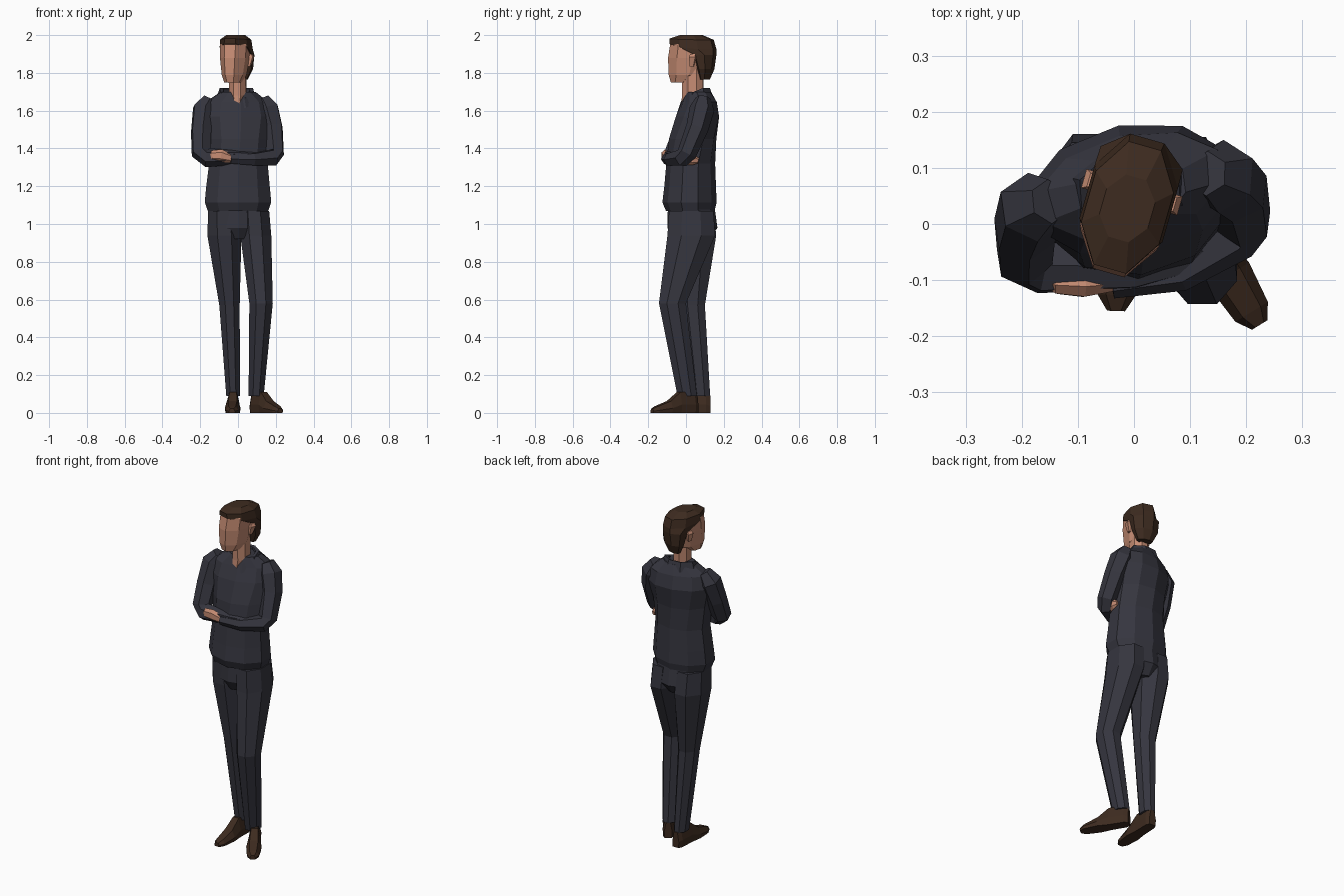
import bpy, bmesh, math
from mathutils import Vector, Matrix

if "Cube" in bpy.data.objects:
    bpy.data.objects.remove(bpy.data.objects["Cube"])


def material(name, rgb):
    m = bpy.data.materials.new(name)
    m.diffuse_color = (*rgb, 1)
    m.use_nodes = True
    m.node_tree.nodes["Principled BSDF"].inputs["Base Color"].default_value = m.diffuse_color
    return m


CLOTH = material("dark navy cloth", (0.036, 0.036, 0.049))
SKIN = material("skin", (0.56, 0.26, 0.17))
BROWN = material("dark brown", (0.047, 0.024, 0.014))


def skin_rings(name, rings, mat, caps=True):
    """Join equal-sized point rings into a flat-shaded object."""
    bm = bmesh.new()
    vr = [[bm.verts.new(p) for p in ring] for ring in rings]
    n = len(vr[0])
    for a, b in zip(vr, vr[1:]):
        for i in range(n):
            j = (i + 1) % n
            bm.faces.new((a[i], a[j], b[j], b[i]))
    if caps:
        bm.faces.new(vr[0][::-1])
        bm.faces.new(vr[-1])
    bmesh.ops.recalc_face_normals(bm, faces=bm.faces)
    me = bpy.data.meshes.new(name)
    bm.to_mesh(me)
    bm.free()
    me.materials.append(mat)
    ob = bpy.data.objects.new(name, me)
    bpy.context.collection.objects.link(ob)
    return ob


def loft(name, rings, mat, n=8, turn=0, pivot=(0, 0), caps=True):
    """Rings are (x, y_front, y_back, z, half_width, front_drop, turn)."""
    out = []
    px, py = pivot
    for r in rings:
        x, y0, y1, z, rx = r[:5]
        drop = r[5] if len(r) > 5 else 0
        spin = Matrix.Rotation(math.radians(r[6] if len(r) > 6 else 0), 2)
        whole = Matrix.Rotation(math.radians(turn), 2)
        ry, cy, k = (y1 - y0) / 2, (y0 + y1) / 2, math.cos(math.pi / n)
        ring = []
        for i in range(n):
            a = 2 * math.pi * (i + 0.5) / n
            c, s = math.cos(a) / k, math.sin(a) / k
            p = spin @ Vector((rx * c, ry * s)) + Vector((x, cy))
            p = whole @ p + Vector((px, py))
            ring.append((p.x, p.y, z - drop * max(0, -s)))
        out.append(ring)
    return skin_rings(name, out, mat, caps)


def tube(name, pts, mat, n=6, flat=1.0, ref=(0, 0, 1)):
    """Tube through (x, y, z, radius) points; flat narrows it sideways."""
    P = [Vector(p[:3]) for p in pts]
    dirs = []
    for i in range(len(P)):
        a, b = P[max(i - 1, 0)], P[min(i + 1, len(P) - 1)]
        dirs.append((b - a).normalized())
    u = dirs[0].cross(Vector(ref)).normalized()
    out = []
    for i, t in enumerate(dirs):
        if i:
            u = dirs[i - 1].rotation_difference(t) @ u
        v = u.cross(t)
        r = pts[i][3]
        out.append([P[i] + u * (r * flat * math.cos(a)) + v * (r * math.sin(a))
                    for a in (2 * math.pi * (k + 0.5) / n for k in range(n))])
    return skin_rings(name, out, mat)


def shoe(name, heel, toe):
    h, t = Vector((*heel, 0)), Vector((*toe, 0))
    d = t - h
    side = Vector((-d.y, d.x, 0)).normalized()
    up = Vector((0, 0, 1))
    out = []
    for f, w, top in ((0, .022, .09), (.08, .032, .11), (.4, .034, .11), (.62, .042, .062),
                      (.9, .034, .035), (1, .016, .022)):
        c = h + d * f
        out.append([c + side * (w * s) + up * (top * z) for s, z in
                    ((-.9, 0), (.9, 0), (1, .4), (.55, 1), (-.55, 1), (-1, .4))])
    return skin_rings(name, out, BROWN)


# jacket body, shoulders turned slightly
loft("jacket_body", [
    (0, -.10, .145, 1.07, .16),
    (0, -.118, .155, 1.115, .176),
    (0, -.108, .152, 1.20, .168),
    (.002, -.098, .148, 1.32, .155),
    (0, -.085, .155, 1.45, .16, 0, 6),
    (-.005, -.05, .172, 1.57, .18, 0, 11),
    (-.005, -.02, .155, 1.645, .165, 0, 13),
    (0, .0, .13, 1.70, .09, 0, 8)], CLOTH, n=10)

# folded collar
loft("collar", [
    (-.003, -.03, .14, 1.665, .105, .05),
    (-.003, -.012, .125, 1.72, .088, .055),
    (-.003, .0, .112, 1.715, .07, .055),
    (-.003, .0, .112, 1.66, .06, .05)], CLOTH, turn=4, caps=False)

# neck
loft("neck", [
    (-.003, -.025, .08, 1.63, .03),
    (-.004, -.02, .09, 1.68, .045),
    (-.006, -.02, .09, 1.82, .045)], SKIN, turn=-4)

# head, hair and ears share one turned frame
HEAD = dict(turn=-16, pivot=(-.01, .035))
loft("face", [
    (0, -.115, -.01, 1.75, .042),
    (0, -.125, .05, 1.79, .058),
    (0, -.127, .08, 1.88, .07),
    (0, -.115, .08, 1.95, .073),
    (0, -.10, .08, 1.975, .06)], SKIN, **HEAD)
loft("hair", [
    (0, .045, .09, 1.765, .042),
    (0, .03, .112, 1.82, .068),
    (0, .0, .122, 1.895, .076),
    (0, -.118, .122, 1.925, .077, -.028),
    (0, -.12, .108, 1.975, .072, -.006),
    (0, -.065, .05, 2.0, .045)], BROWN, **HEAD)
for s, side in ((-1, "right"), (1, "left")):
    loft(side + "_ear", [
        (s * .068, .005, .025, 1.835, .006),
        (s * .077, .005, .04, 1.885, .012),
        (s * .072, .01, .035, 1.90, .008)], SKIN, n=4, **HEAD)

# crossed arms
tube("right_sleeve", [
    (-.15, .04, 1.66, .04), (-.18, .03, 1.61, .064), (-.195, -.012, 1.49, .058),
    (-.195, -.06, 1.375, .054), (-.165, -.078, 1.35, .05),
    (0, -.08, 1.355, .04), (.13, -.05, 1.35, .032)], CLOTH, ref=(0, 1, 0))
tube("left_sleeve", [
    (.13, .09, 1.665, .04), (.155, .085, 1.61, .066), (.182, .06, 1.51, .06),
    (.195, .005, 1.375, .052), (.18, -.02, 1.35, .048),
    (.08, -.085, 1.342, .036), (-.04, -.105, 1.345, .028)], CLOTH, ref=(0, 1, 0))
tube("left_hand", [
    (-.03, -.107, 1.346, .022), (-.09, -.112, 1.362, .034),
    (-.135, -.11, 1.362, .028), (-.165, -.1, 1.348, .012)], SKIN, flat=.6)
tube("right_hand", [
    (.12, -.05, 1.35, .025), (.165, -.005, 1.345, .032),
    (.175, .04, 1.34, .028), (.172, .065, 1.335, .014)], SKIN, flat=.55)

# trousers
loft("trouser_seat", [
    (.003, -.06, .12, .92, .07),
    (.003, -.092, .16, .98, .16),
    (.003, -.09, .145, 1.09, .155)], CLOTH, n=10)
loft("right_trouser_leg", [
    (-.078, -.085, .145, 1.07, .08),
    (-.072, -.08, .16, .94, .09),
    (-.045, -.03, .1, .57, .054),
    (-.026, .03, .128, .09, .036)], CLOTH)
loft("left_trouser_leg", [
    (.085, -.09, .145, 1.07, .08),
    (.094, -.098, .155, .94, .082),
    (.122, -.143, .0, .58, .062),
    (.096, -.045, .058, .09, .04)], CLOTH)

# shoes
shoe("right_shoe", (-.022, .13), (-.032, -.155))
shoe("left_shoe", (.08, .055), (.224, -.18))
